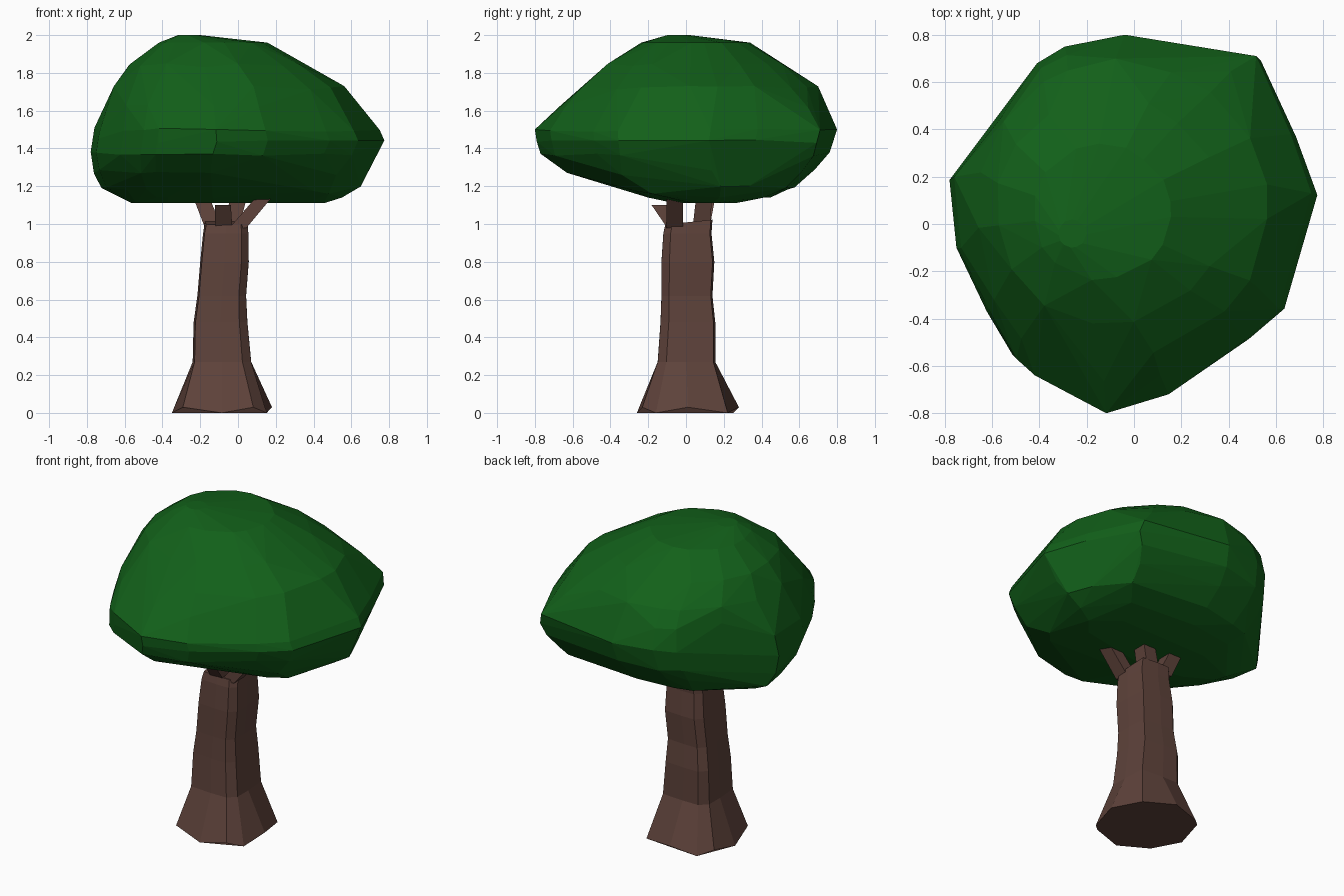
import bpy, bmesh, math, random

if "Cube" in bpy.data.objects:
    bpy.data.objects.remove(bpy.data.objects["Cube"])

random.seed(4)

def material(name, rgb):
    m = bpy.data.materials.new(name)
    m.diffuse_color = (*rgb, 1)
    m.use_nodes = True
    m.node_tree.nodes["Principled BSDF"].inputs["Base Color"].default_value = m.diffuse_color
    return m

GREEN = material("leaf_green", (0.006, 0.117, 0.010))
BROWN = material("bark_brown", (0.112, 0.055, 0.043))

def finish(name, bm, mat):
    bmesh.ops.recalc_face_normals(bm, faces=bm.faces[:])
    me = bpy.data.meshes.new(name)
    bm.to_mesh(me)
    bm.free()
    me.materials.append(mat)
    ob = bpy.data.objects.new(name, me)
    bpy.context.collection.objects.link(ob)
    return ob

def loft(name, rings, mat):
    bm = bmesh.new()
    vs = [[bm.verts.new(p) for p in r] for r in rings]
    n = len(vs[0])
    for a, b in zip(vs, vs[1:]):
        for i in range(n):
            j = (i + 1) % n
            bm.faces.new((a[i], a[j], b[j], b[i]))
    bm.faces.new(vs[0][::-1])
    bm.faces.new(vs[-1])
    return finish(name, bm, mat)

# Canopy: plan outline fitted to the extents of each level, rounder towards the top,
# then hulled into irregular facets
outline = [(-0.04, 0.8), (0.25, 0.72), (0.53, 0.71), (0.68, 0.38), (0.77, 0.13),
           (0.69, -0.05), (0.63, -0.36), (0.48, -0.49), (0.15, -0.72), (-0.12, -0.8),
           (-0.43, -0.64), (-0.51, -0.57), (-0.62, -0.38), (-0.75, -0.1),
           (-0.78, 0.2), (-0.6, 0.44), (-0.42, 0.68), (-0.3, 0.75)]
# z, xmin, xmax, ymin, ymax, roundness
levels = [(1.11, -0.56, 0.46, -0.06, 0.28, 0), (1.14, -0.64, 0.55, -0.20, 0.45, 0),
          (1.19, -0.73, 0.67, -0.36, 0.58, 0), (1.28, -0.77, 0.70, -0.63, 0.69, 0),
          (1.37, -0.78, 0.74, -0.77, 0.76, 0), (1.44, -0.77, 0.775, -0.79, 0.78, 0),
          (1.50, -0.76, 0.75, -0.80, 0.80, 0), (1.62, -0.71, 0.65, -0.69, 0.77, 0.5),
          (1.72, -0.67, 0.57, -0.57, 0.70, 0.9), (1.84, -0.59, 0.38, -0.43, 0.54, 1),
          (1.96, -0.43, 0.16, -0.24, 0.34, 1), (2.0, -0.32, -0.20, -0.10, 0.02, 1)]
bm = bmesh.new()
for z, x0, x1, y0, y1, rnd in levels:
    for x, y in outline:
        u, v = (x + 0.005) / 0.775, y / 0.8
        k = (1 - rnd) + rnd / math.hypot(u, v)
        if not 1.36 < z < 1.55:
            k *= 1 - random.choice((0, 0.01, 0.03))
        dz = random.uniform(-0.012, 0.012) if 1.15 < z < 1.9 else 0
        bm.verts.new(((x0 + x1) / 2 + k * u * (x1 - x0) / 2,
                      (y0 + y1) / 2 + k * v * (y1 - y0) / 2, z + dz))
for p in ((0.48, -0.18, 1.16), (0.40, -0.27, 1.175), (0.52, -0.34, 1.26)):
    bm.verts.new(p)  # low bulge at the front right
bmesh.ops.convex_hull(bm, input=bm.verts[:])
bmesh.ops.delete(bm, geom=[v for v in bm.verts if not v.link_faces], context='VERTS')
# merge nearly flat neighbours into larger planes
bmesh.ops.dissolve_limit(bm, angle_limit=math.radians(3), verts=bm.verts[:], edges=bm.edges[:])
finish("canopy", bm, GREEN)

# Trunk: rounded flared base turning into a squarish column with a slanted top
sections = [(0.02, -0.35, 0.18, -0.26, 0.28), (0.27, -0.24, 0.07, -0.15, 0.155),
            (0.48, -0.235, 0.05, -0.135, 0.155), (0.62, -0.215, 0.043, -0.13, 0.14),
            (0.80, -0.20, 0.057, -0.13, 0.15), (0.95, -0.185, 0.055, -0.12, 0.135),
            (1.01, -0.175, 0.05, -0.11, 0.14)]
angles = [math.radians(a) for a in (-90, -55, -35, 0, 45, 90, 125, 145, 180, 225)]
rings = []
for i, (z, x0, x1, y0, y1) in enumerate(sections):
    power = 2.8 if i == 0 else 10
    ring = []
    for s, a in enumerate(angles):
        c, q = math.cos(a), math.sin(a)
        k = (abs(c) ** power + abs(q) ** power) ** (-1 / power)
        h = 0
        if i == 0:
            h = 0.01 if s % 2 else -0.02  # uneven foot
        if i == 6:
            h = 0.1 * k * q * 0.13
        ring.append(((x0 + x1) / 2 + k * c * (x1 - x0) / 2,
                     (y0 + y1) / 2 + k * q * (y1 - y0) / 2, z + h))
    rings.append(ring)
loft("trunk", rings, BROWN)

# Branches: short tapered square prongs from the trunk top up to the canopy
prongs = {"left_branch": ((-0.13, 0.08, 0.98), (-0.21, 0.12, 1.18)),
          "right_branch": ((0.0, -0.06, 0.98), (0.17, -0.06, 1.18)),
          "front_branch": ((-0.075, -0.055, 0.98), (-0.08, -0.14, 1.10)),
          "back_branch": ((-0.04, 0.08, 0.98), (0.015, 0.10, 1.18))}
for name, (p, q) in prongs.items():
    loft(name, [[(x + sx * r, y + sy * r, z)
                 for sx, sy in ((-1, -1), (1, -1), (1, 1), (-1, 1))]
                for (x, y, z), r in ((p, 0.045), (q, 0.042))], BROWN)
